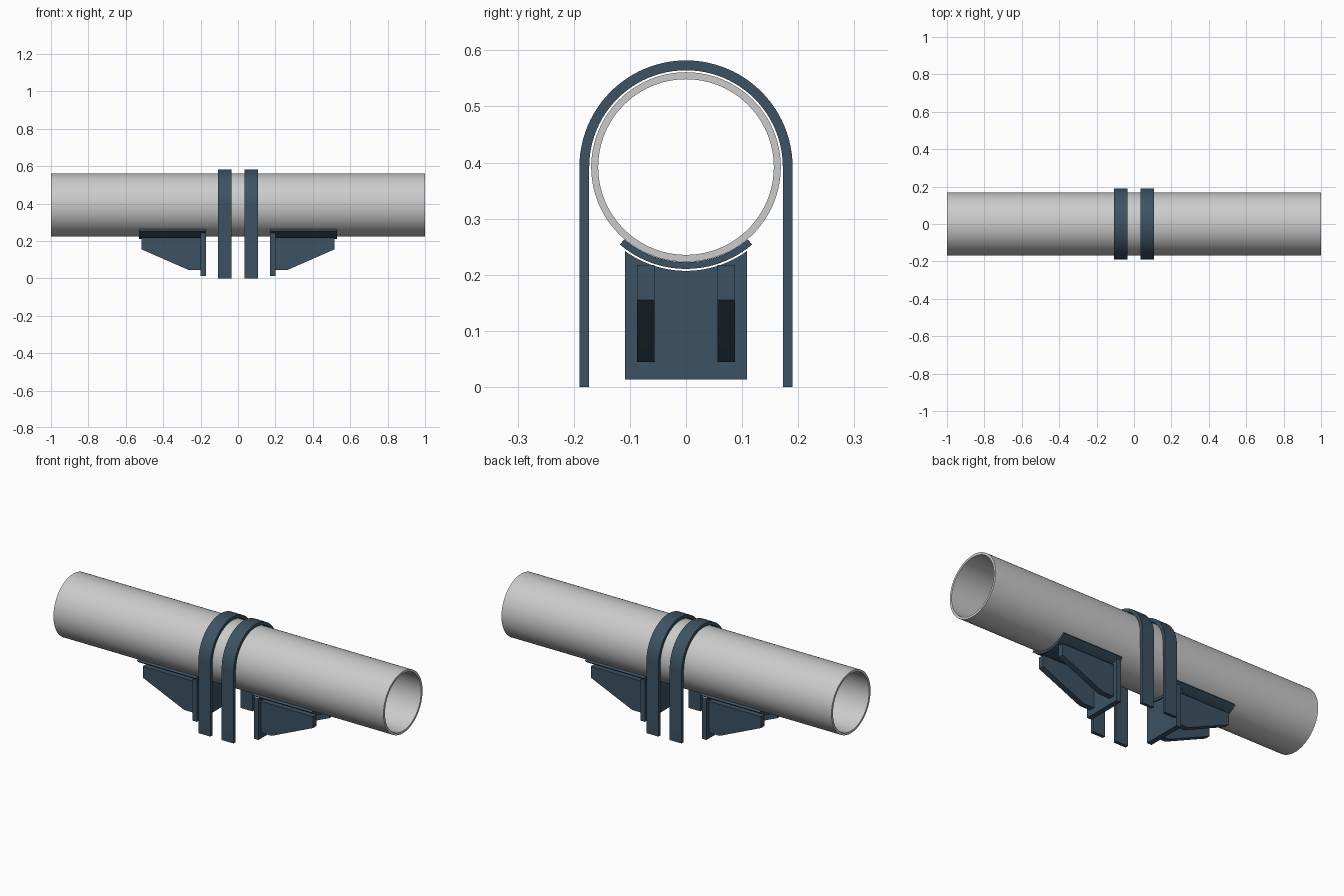
import bpy, bmesh
from math import sin, cos, pi, radians, sqrt
from mathutils import Vector

if "Cube" in bpy.data.objects:
    bpy.data.objects.remove(bpy.data.objects["Cube"])

CZ = 0.392  # height of the pipe axis

steel = bpy.data.materials.new("painted_steel")
steel.diffuse_color = (0.045, 0.085, 0.125, 1)
steel.use_nodes = True
steel.node_tree.nodes["Principled BSDF"].inputs["Base Color"].default_value = steel.diffuse_color


def arc(r, a0, a1, n):
    """Points (y, z) around the pipe axis, angle measured from straight down."""
    return [(r * sin(a0 + (a1 - a0) * i / n), CZ - r * cos(a0 + (a1 - a0) * i / n))
            for i in range(n + 1)]


def finish(name, bm, mat):
    bmesh.ops.recalc_face_normals(bm, faces=bm.faces)
    me = bpy.data.meshes.new(name)
    bm.to_mesh(me)
    bm.free()
    ob = bpy.data.objects.new(name, me)
    bpy.context.collection.objects.link(ob)
    if mat:
        me.materials.append(mat)
    bpy.context.view_layer.objects.active = ob
    ob.select_set(True)
    bpy.ops.object.shade_smooth_by_angle(angle=radians(30))
    ob.select_set(False)
    return ob


def strip(name, outer, inner, x0, x1, closed=False, mat=steel):
    """Band between two matching (y, z) lines, extruded along x."""
    bm = bmesh.new()
    rings = [[bm.verts.new((x, *p)) for x, p in
              ((x0, o), (x1, o), (x1, i), (x0, i))] for o, i in zip(outer, inner)]
    pairs = list(zip(rings, rings[1:]))
    if closed:
        pairs.append((rings[-1], rings[0]))
    else:
        bm.faces.new(rings[0])
        bm.faces.new(rings[-1])
    for a, b in pairs:
        for k in range(4):
            m = (k + 1) % 4
            bm.faces.new((a[k], a[m], b[m], b[k]))
    return finish(name, bm, mat)


def prism(name, points, offset):
    """Flat outline pushed along an offset vector."""
    bm = bmesh.new()
    face = bm.faces.new([bm.verts.new(p) for p in points])
    res = bmesh.ops.extrude_face_region(bm, geom=[face], use_keep_orig=True)
    verts = [v for v in res["geom"] if isinstance(v, bmesh.types.BMVert)]
    bmesh.ops.translate(bm, vec=Vector(offset), verts=verts)
    return finish(name, bm, steel)


# Hollow pipe
N = 96
strip("pipe", arc(0.169, 0, 2 * pi, N)[:-1], arc(0.1565, 0, 2 * pi, N)[:-1],
      -1, 1, closed=True, mat=None)


def hoop(r):
    return [(-r, 0)] + arc(r, -pi / 2, -3 * pi / 2, 48) + [(r, 0)]


for side, s in (("left", -1), ("right", 1)):
    # U-shaped strap over the pipe
    strip(f"strap_{side}", hoop(0.19), hoop(0.1725), s * 0.034, s * 0.107)

    # Curved saddle under the pipe
    h = radians(40.5)
    strip(f"saddle_{side}", arc(0.1815, -h, h, 24), arc(0.1695, -h, h, 24),
          s * 0.17, s * 0.53)

    # End plate with a curved cut-out at the top
    w, r = 0.109, 0.185
    top = arc(r, -radians(36.1), radians(36.1), 24)
    outline = [(-w, 0.013)] + top + [(w, 0.013)]
    strip(f"end_plate_{side}", top, [(y, 0.013) for y, z in top],
          s * 0.172, s * 0.2)

    # Two tapered ribs behind the plate
    profile = [(0.2, 0.217), (0.516, 0.217), (0.516, 0.155),
               (0.265, 0.045), (0.2, 0.045)]
    for edge, y in (("front", -0.087), ("back", 0.056)):
        prism(f"rib_{side}_{edge}", [(s * x, y, z) for x, z in profile],
              (0, 0.031, 0))
